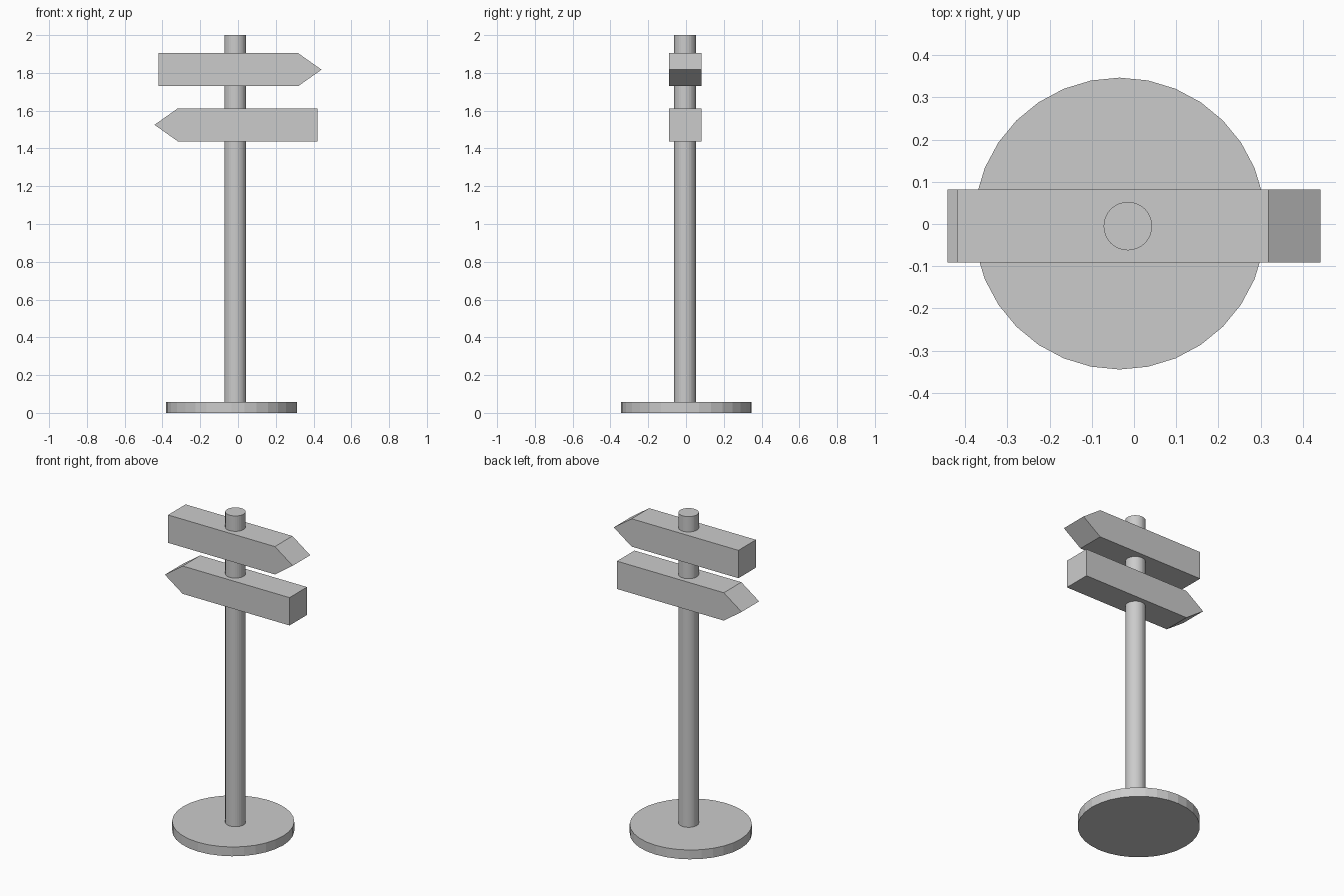
import bpy, bmesh

if "Cube" in bpy.data.objects:
    bpy.data.objects.remove(bpy.data.objects["Cube"])


def cylinder(name, x, y, radius, z0, z1, sides=32):
    bpy.ops.mesh.primitive_cylinder_add(vertices=sides, radius=radius, depth=z1 - z0,
                                        location=(x, y, (z0 + z1) / 2))
    bpy.context.object.name = name
    return bpy.context.object


def arrow_sign(name, direction, z0, z1, y0=-0.091, y1=0.082):
    # Arrow outline in the XZ plane, extruded along y
    tail, shoulder, tip = -0.42, 0.319, 0.442
    zm = (z0 + z1) / 2
    outline = [(tail, z0), (shoulder, z0), (tip, zm), (shoulder, z1), (tail, z1)]
    bm = bmesh.new()
    face = bm.faces.new([bm.verts.new((direction * x, y0, z)) for x, z in outline])
    ext = bmesh.ops.extrude_face_region(bm, geom=[face])
    verts = [v for v in ext["geom"] if isinstance(v, bmesh.types.BMVert)]
    bmesh.ops.translate(bm, verts=verts, vec=(0, y1 - y0, 0))
    bmesh.ops.recalc_face_normals(bm, faces=bm.faces[:])
    mesh = bpy.data.meshes.new(name)
    bm.to_mesh(mesh)
    bm.free()
    obj = bpy.data.objects.new(name, mesh)
    bpy.context.collection.objects.link(obj)
    return obj


# Round foot and post
cylinder("base", -0.034, 0.001, 0.346, 0.0, 0.058)
cylinder("post", -0.0145, -0.005, 0.0575, 0.05, 2.0)

# Direction boards pointing opposite ways
arrow_sign("upper_sign", 1, 1.73, 1.904)
arrow_sign("lower_sign", -1, 1.438, 1.612)
